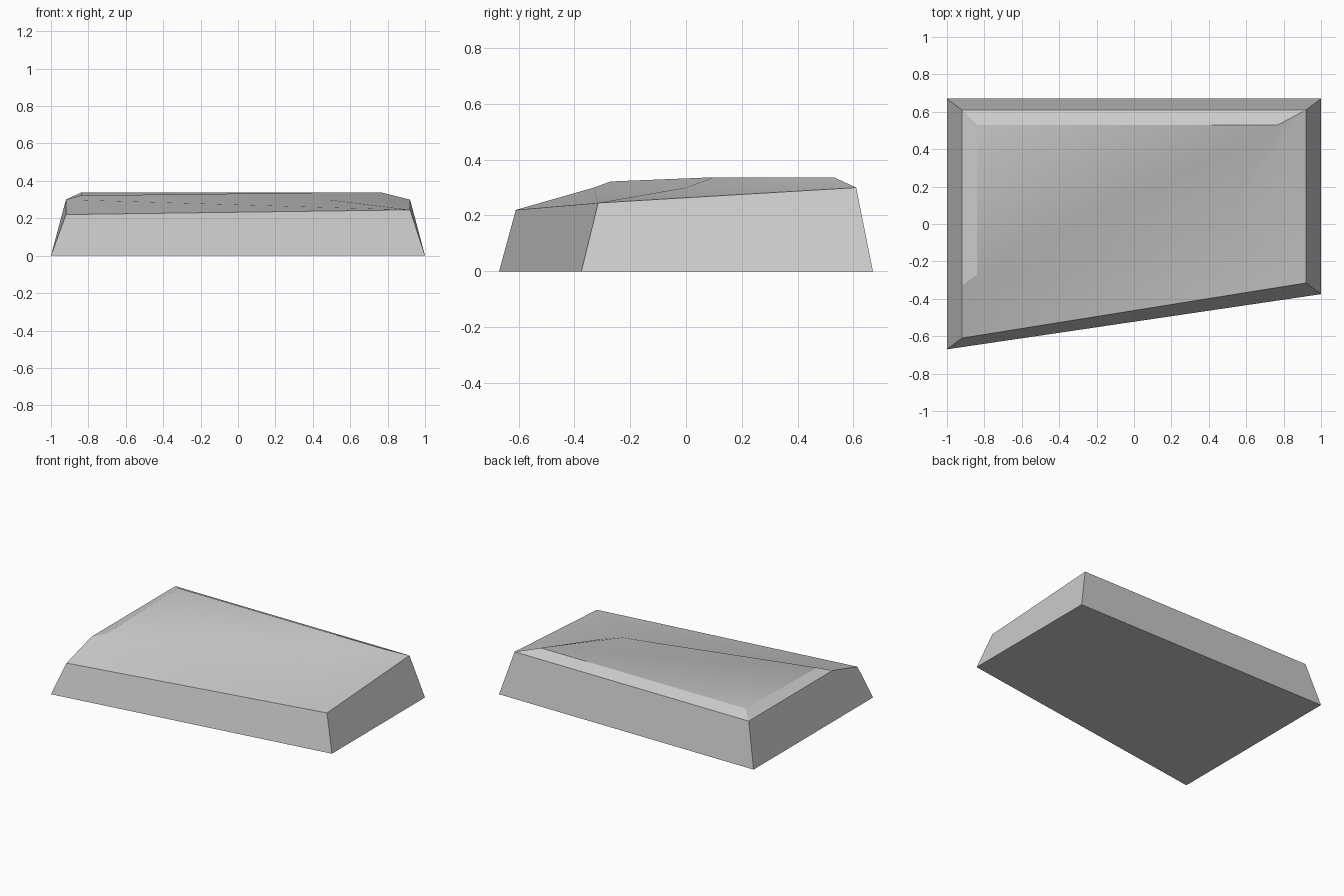
import bpy
import bmesh

cube = bpy.data.objects.get("Cube")
if cube:
    bpy.data.objects.remove(cube, do_unlink=True)

# Single plain grey material
grey = bpy.data.materials.new("light_grey")
grey.use_nodes = True
colour = (0.6, 0.6, 0.6, 1)
grey.diffuse_color = colour
grey.node_tree.nodes["Principled BSDF"].inputs["Base Color"].default_value = colour

bm = bmesh.new()


def ring(points):
    return [bm.verts.new(p) for p in points]


# Footprint, sloping rim and raised top, each listed from the front left corner
foot = ring([(-1, -.67, 0), (1, -.375, 0), (1, .67, 0), (-1, .67, 0)])
rim = ring([(-.92, -.61, .22), (.92, -.315, .245), (.92, .61, .3), (-.92, .61, .3)])
shoulder, bend = ring([(-.92, -.33, .3), (.48, 0, .3)])
crown = ring([(-.84, -.27, .322), (.43, .1, .337), (.77, .53, .337), (-.84, .53, .337)])

# Underside and tapered walls; the -x wall includes the shoulder point
bm.faces.new(foot[::-1])
for i in range(3):
    bm.faces.new((foot[i], foot[i + 1], rim[i + 1], rim[i]))
bm.faces.new((foot[3], foot[0], rim[0], shoulder, rim[3]))

# Softly shaded top: front slope, right slope, inner bevel and crown
soft = [bm.faces.new(f) for f in (
    (rim[0], rim[1], shoulder),
    (shoulder, rim[1], bend),
    (bend, rim[1], rim[2]),
    (shoulder, bend, crown[1], crown[0]),
    (bend, rim[2], crown[2], crown[1]),
    crown,
)]

# Crisp bevels along the back and the -x side
bm.faces.new((rim[2], rim[3], crown[3], crown[2]))
bm.faces.new((rim[3], shoulder, crown[0], crown[3]))

for face in soft:
    face.smooth = True
for edge in bm.edges:
    edge.smooth = all(f in soft for f in edge.link_faces)
bmesh.ops.recalc_face_normals(bm, faces=bm.faces)

mesh = bpy.data.meshes.new("sloped_block")
bm.to_mesh(mesh)
bm.free()
mesh.materials.append(grey)
block = bpy.data.objects.new("sloped_block", mesh)
bpy.context.collection.objects.link(block)
